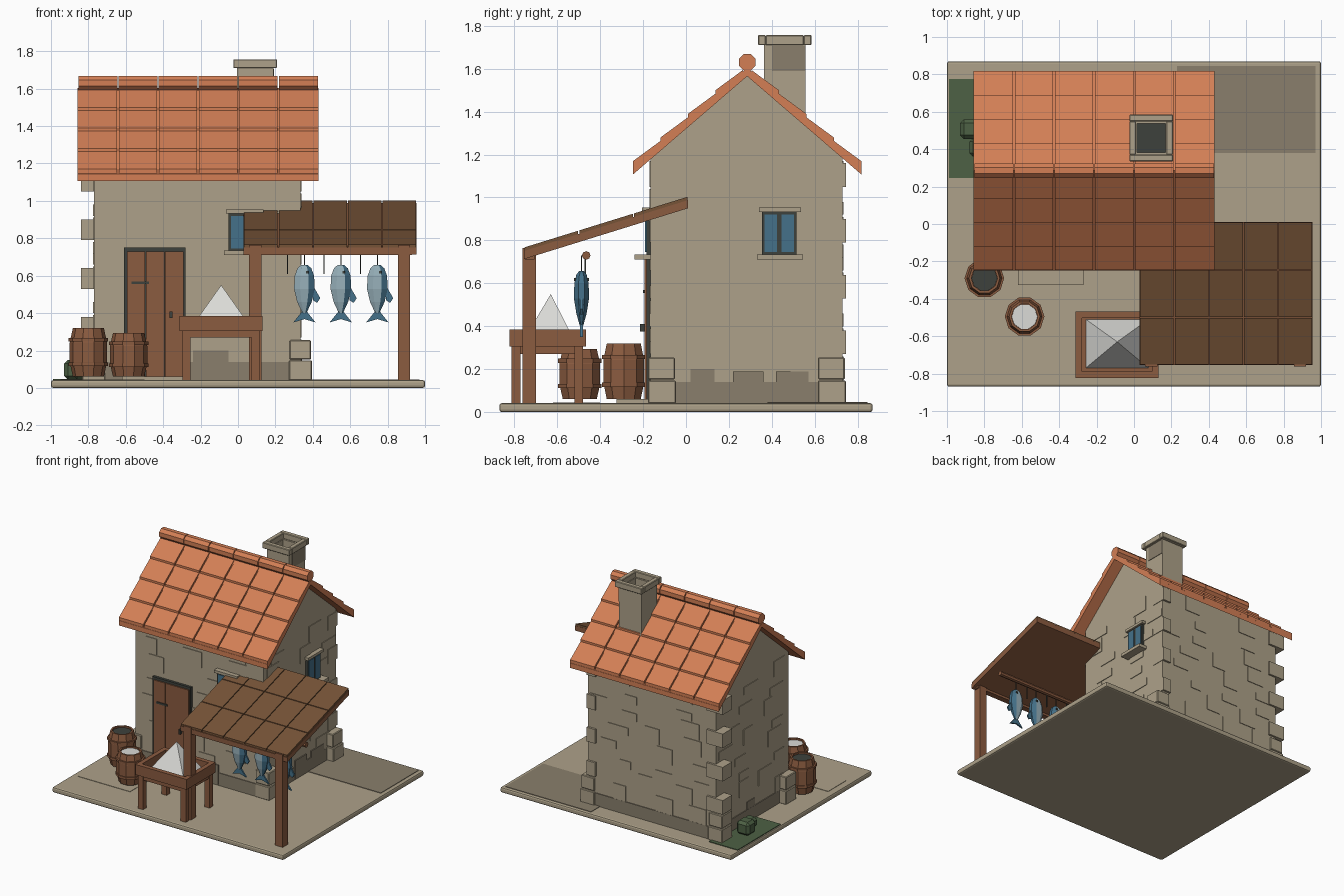
import bpy, bmesh, math, random
from mathutils import Vector

random.seed(4)
cube = bpy.data.objects.get("Cube")
if cube:
    bpy.data.objects.remove(cube)


def material(name, code):
    rgb = [(int(code[i:i + 2], 16) / 255) ** 2.2 for i in (0, 2, 4)]
    m = bpy.data.materials.new(name)
    m.use_nodes = True
    m.diffuse_color = (*rgb, 1)
    node = m.node_tree.nodes["Principled BSDF"]
    node.inputs["Base Color"].default_value = (*rgb, 1)
    node.inputs["Roughness"].default_value = 0.9
    return m


stone = material("tan stone", "ACA088")
dark_stone = material("dark stone", "887E6C")
clay = material("terracotta", "D27E56")
wood = material("warm wood", "8A5C42")
plank = material("porch wood", "75543A")
iron = material("dark iron", "40433E")
blue = material("deep blue", "467088")
pale = material("pale fish blue", "95AEB8")
white = material("salt white", "DADAD6")
green = material("moss green", "4E6146")


def finish(name, bm, *mats):
    bmesh.ops.recalc_face_normals(bm, faces=bm.faces)
    mesh = bpy.data.meshes.new(name)
    bm.to_mesh(mesh)
    bm.free()
    for m in mats:
        mesh.materials.append(m)
    ob = bpy.data.objects.new(name, mesh)
    bpy.context.collection.objects.link(ob)
    return ob


def prisms(name, mat, parts):
    """Each part is a y-z outline pushed along x from x0 to x1."""
    bm = bmesh.new()
    for outline, x0, x1 in parts:
        a, b = [[bm.verts.new((x, y, z)) for y, z in outline] for x in (x0, x1)]
        bm.faces.new(a)
        bm.faces.new(b)
        n = len(a)
        for i in range(n):
            j = (i + 1) % n
            bm.faces.new((a[i], a[j], b[j], b[i]))
    return finish(name, bm, mat)


def block(x0, x1, y0, y1, z0, z1):
    return [(y0, z0), (y1, z0), (y1, z1), (y0, z1)], x0, x1


def boxes(name, mat, *dims):
    return prisms(name, mat, [block(*d) for d in dims])


def bevel(ob, width, segments=1):
    mod = ob.modifiers.new("Bevel", "BEVEL")
    mod.width, mod.segments = width, segments


def loft(bm, rings, sides, cx, cy, turn=0):
    """Rings of (z, x radius, y radius) joined into a skin with both ends shut."""
    loops = []
    for z, rx, ry in rings:
        angles = [turn + math.tau * i / sides for i in range(sides)]
        loops.append([bm.verts.new((cx + rx * math.cos(t), cy + ry * math.sin(t), z)) for t in angles])
    for a, b in zip(loops, loops[1:]):
        for i in range(sides):
            j = (i + 1) % sides
            bm.faces.new((a[i], a[j], b[j], b[i]))
    bm.faces.new(loops[0])
    bm.faces.new(loops[-1])


# Ground slab and paving
bevel(boxes("ground_slab", stone, (-1, 1, -.87, .87, 0, .042)), .012, 2)
boxes("paving", dark_stone, (.23, .97, .38, .845, .04, .046))
boxes("door_step", stone, (-.62, -.27, -.325, -.15, .04, .06), (-.95, -.5, -.62, -.4, .04, .045))
boxes("moss_patch", green, (-.99, -.74, .245, .775, .04, .047))
bevel(boxes("bushes", green, (-.93, -.82, .455, .56, .045, .15),
            (-.88, -.79, .36, .46, .045, .12)), .02)

# House walls with gables, foundation and corner blocks
X0, X1, Y0, Y1, RIDGE = -.77, .335, -.165, .73, .285
prisms("walls", stone, [([(Y0, .04), (Y1, .04), (Y1, 1.185), (RIDGE, 1.58), (Y0, 1.185)], X0, X1)])
boxes("foundation", dark_stone, (X0 - .006, X1 + .006, Y0 - .006, Y1 + .006, .04, .14))
corners = []
for x in (X0, X1):
    for y0 in (Y0 - .012, Y1 - .115):
        corners.append((x - .063, x + .06, y0, y0 + .13, .04, .148))
        corners.append((x - .06, x + .055, y0, y0 + .125, .152, .255))
bevel(boxes("corner_blocks", stone, *corners), .005)

# Slightly raised wall stones, in loose courses
light, dark = [], []
for course in range(8):
    z = .14 + course * .13
    for side in range(2):
        for wall in range(2):
            start, end = (X0 + .02, X1 - .15) if wall else (Y0 + .02, Y1 - .15)
            u = start + random.random() * .2
            while u < end:
                w = random.uniform(.09, .18)
                h = random.choice((.06, .12))
                d = .005
                if wall:
                    y = Y1 if side else Y0
                    spot = (u, min(u + w, X1), y - d, y + d, z, z + h)
                else:
                    x = X1 if side else X0
                    spot = (x - d, x + d, u, min(u + w, Y1), z, z + h)
                (dark if course == 0 and h < .1 else light).append(spot)
                u += w + random.uniform(.12, .4)
    if course % 2:
        for x in (X0, X1):
            light.append((x - .07, x + .004 if x > 0 else x + .07, Y1 - .1, Y1 + .016, z, z + .11))
boxes("wall_stones", stone, *light)
boxes("low_dark_stones", dark_stone, *dark, (-.24, -.05, Y0 - .008, Y0, .05, .2),
      (X1, X1 + .008, .22, .36, .05, .19), (X1, X1 + .008, .42, .57, .05, .19))

# Main roof: slab, four rows of six tiles per slope, segmented ridge
LEFT, WIDE, SLOPE = -.857, .2145, .86
RIGHT = LEFT + 6 * WIDE


def roof_strip(sign, d0, d1, low0, low1, high0, high1):
    def line(d, lift):
        return RIDGE + sign * d, 1.565 - SLOPE * d + lift
    return [line(d0, low0), line(d1, low1), line(d1, high1), line(d0, high0)]


slabs, tiles = [], []
for sign in (-1, 1):
    slabs.append((roof_strip(sign, 0, .533, 0, 0, .038, .038), LEFT, RIGHT))
    for row in range(4):
        d0, d1 = .02 + row * .128, .02 + (row + 1) * .128
        for col in range(6):
            x = LEFT + col * WIDE
            outline = roof_strip(sign, d0, d1, .036, .036, .046, .062)
            tiles.append((outline, x + (.005 if col else 0), x + WIDE - (.005 if col < 5 else 0)))
prisms("roof_slab", clay, slabs)
prisms("roof_tiles", clay, tiles)
octagon = [(RIDGE + .042 * math.cos((i + .5) * math.tau / 8),
            1.63 + .042 * math.sin((i + .5) * math.tau / 8)) for i in range(8)]
prisms("ridge_caps", clay, [(octagon, LEFT + i * WIDE + .003, LEFT + (i + 1) * WIDE - .003) for i in range(6)])


# Chimney, hollow at the top
def frame(cx, cy, rx, ry, t, z0, z1):
    return [(cx - rx, cx + rx, cy - ry, cy - ry + t, z0, z1), (cx - rx, cx + rx, cy + ry - t, cy + ry, z0, z1),
            (cx - rx, cx - rx + t, cy - ry + t, cy + ry - t, z0, z1),
            (cx + rx - t, cx + rx, cy - ry + t, cy + ry - t, z0, z1)]


boxes("chimney_shaft", stone, *frame(.092, .46, .097, .097, .02, 1.3, 1.712))
bevel(boxes("chimney_cap", stone, *frame(.092, .46, .117, .125, .036, 1.71, 1.757)), .004)
boxes("chimney_dark_stone", dark_stone, (.189, .193, .4, .557, 1.59, 1.705))
boxes("chimney_flue", iron, (.01, .174, .378, .542, 1.5, 1.64))

# Door with three planks, frame, hinge and handle
boxes("door_frame", iron, (-.61, -.28, -.185, -.16, .05, .75))
boxes("door_planks", wood, *[(-.594 + i * .102, -.496 + i * .102, -.194, -.18, .055, .73) for i in range(3)])
boxes("door_fittings", iron, (-.57, -.475, -.2, -.19, .555, .57), (-.365, -.35, -.215, -.19, .375, .41))

# Front and side windows
boxes("front_window_frame", iron, (-.052, .125, -.185, -.16, .73, .935))
boxes("front_window_glass", blue, (-.038, .03, -.19, -.18, .745, .92), (.048, .112, -.19, -.18, .745, .92))
boxes("side_window_frame", iron, (.33, .355, .355, .515, .73, .935))
boxes("side_window_glass", blue, (.35, .36, .365, .423, .745, .92), (.35, .36, .445, .503, .745, .92))
boxes("sills_and_lintels", stone, (-.075, .145, -.24, -.16, .71, .735), (-.065, .135, -.205, -.16, .932, .953),
      (.33, .405, .33, .545, .71, .735), (.33, .37, .34, .535, .932, .953))

# Lean-to porch: sloping boards on posts and a beam
BACK, FRONT, RISE = .01, -.755, .31


def porch_strip(y0, y1, low, high):
    return [(y0, 1 + RISE * (y0 - BACK) + low), (y1, 1 + RISE * (y1 - BACK) + low),
            (y1, 1 + RISE * (y1 - BACK) + high), (y0, 1 + RISE * (y0 - BACK) + high)]


boards, step = [], (BACK - FRONT) / 3
for row in range(3):
    for col in range(5):
        x, y = .03 + col * .185, FRONT + row * step
        boards.append((porch_strip(y + .003, y + step - .003, -.014, .004), x + .003, x + .182))
prisms("porch_boards", plank, boards)
prisms("porch_deck", wood, [(porch_strip(FRONT, BACK, -.05, -.012), .03, .955)])
boxes("porch_posts", wood, (.06, .125, -.762, -.698, .04, .765), (.855, .92, -.762, -.698, .04, .765))
boxes("porch_beam", wood, (.03, .93, -.75, -.705, .71, .752))
rod = [(-.465 + .02 * math.cos(i * math.tau / 8), .73 + .02 * math.sin(i * math.tau / 8)) for i in range(8)]
prisms("fish_rod", wood, [(rod, .1, .92)])

# Hanging fish with forked tails and a fin
for i in range(3):
    cx, cy = .355 + i * .195, -.487
    bm = bmesh.new()
    loft(bm, [(.4, .012, .008), (.46, .042, .026), (.53, .06, .038), (.6, .056, .036),
              (.64, .04, .026), (.658, .018, .012)], 8, cx, cy, math.pi / 8)
    for f in bm.faces:
        f.material_index = int(f.calc_center_median().x > cx + .012)
    for outline in ([(0, .425), (-.06, .35), (0, .368)], [(0, .425), (0, .368), (.06, .35)],
                    [(.05, .54), (.085, .48), (.068, .455), (.045, .47)]):
        rims = [[bm.verts.new((cx + x, cy + s * .006, z)) for x, z in outline] for s in (-1, 1)]
        caps = [bm.faces.new(r) for r in rims]
        n = len(outline)
        caps += [bm.faces.new((rims[0][k], rims[0][(k + 1) % n], rims[1][(k + 1) % n], rims[1][k])) for k in range(n)]
        for f in caps:
            f.material_index = 1
    finish("fish", bm, pale, blue)
    boxes("fish_eyes", iron, (cx + .008, cx + .022, cy - .035, cy + .035, .612, .626))
    boxes("fish_string", iron, (cx - .094, cx - .088, cy + .015, cy + .021, .61, .73),
          (cx - .003, cx + .003, cy - .003, cy + .003, .65, .73))

# Barrels: bulging staves, hoops, an open rim and contents
for cx, cy, top, filling in ((-.8, -.29, .32, iron), (-.585, -.495, .295, white)):
    z0, h = .06, top - .06
    bm = bmesh.new()
    loft(bm, [(z0, .083, .083), (z0 + h * .3, .1, .1), (z0 + h * .7, .1, .1), (top, .083, .083),
              (top, .07, .07), (top - .03, .07, .07)], 10, cx, cy)
    for k in (.22, .72):
        z = z0 + h * k
        loft(bm, [(z, .106, .106), (z + .02, .106, .106)], 10, cx, cy)
    finish("barrel", bm, wood)
    bm = bmesh.new()
    loft(bm, [(top - .035, .069, .069), (top - .012, .069, .069)], 10, cx, cy)
    finish("barrel_filling", bm, filling)

# Salt table: tray on four legs with a salt pile
boxes("tray", wood, *frame(-.09, -.645, .222, .178, .035, .305, .385), (-.28, .1, -.8, -.49, .29, .315))
legs = [(x, x + .045, y, y + .04, .04, .31) for x in (-.298, .073) for y in (-.812, -.52)]
boxes("table_legs", wood, *legs, *frame(-.09, -.645, .2, .16, .02, .27, .306))
bm = bmesh.new()
bmesh.ops.create_cone(bm, cap_ends=True, segments=4, radius1=1, radius2=0, depth=.25)
for v in bm.verts:
    x, y = (v.co.x - v.co.y) * .5, (v.co.x + v.co.y) * .5
    if v.co.z < 0:
        v.co = Vector((math.copysign(.17, x) - .09, math.copysign(.132, y) - .64, .31))
    else:
        v.co = Vector((-.09, -.63, .55))
finish("salt_pile", bm, white)
